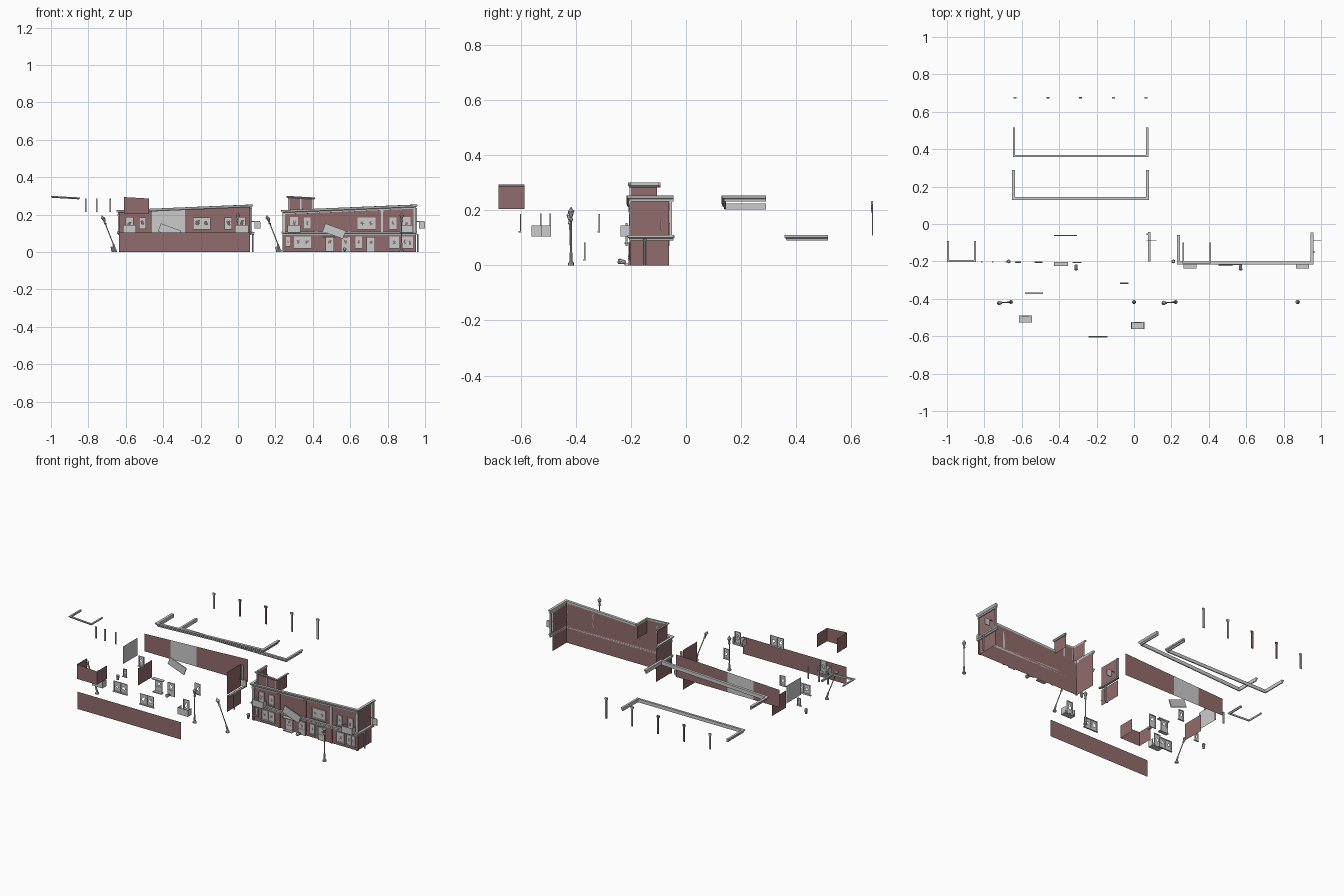
import bpy, math, random
from mathutils import Matrix, Vector

if "Cube" in bpy.data.objects:
    bpy.data.objects.remove(bpy.data.objects["Cube"])

random.seed(4)
brick = bpy.data.materials.new("brick")
brick.diffuse_color = (0.29, 0.15, 0.15, 1)
brick.use_nodes = True
brick.node_tree.nodes["Principled BSDF"].inputs["Base Color"].default_value = brick.diffuse_color
XL, XR, DX, YF = -0.635, 0.065, 0.88, -0.20   # wall ends, kit-to-assembled shift, facade plane


def mesh(name, verts, faces, mat=None):
    me = bpy.data.meshes.new(name)
    me.from_pydata(verts, [], faces)
    ob = bpy.data.objects.new(name, me)
    bpy.context.collection.objects.link(ob)
    if mat:
        me.materials.append(mat)
    return ob


def merge(name, pieces, mat=None):
    verts, faces = [], []
    for v, f in pieces:
        n = len(verts)
        verts += v
        faces += [[i + n for i in q] for q in f]
    return mesh(name, verts, faces, mat)


def box(x0, x1, y0, y1, z0, z1):
    v = [(x, y, z) for x in (x0, x1) for y in (y0, y1) for z in (z0, z1)]
    return v, [(0, 1, 3, 2), (4, 6, 7, 5), (0, 4, 5, 1), (2, 3, 7, 6), (0, 2, 6, 4), (1, 5, 7, 3)]


def front_quad(x0, x1, y, z0, za, zb):
    return [(x0, y, z0), (x1, y, z0), (x1, y, zb), (x0, y, za)], [(0, 1, 2, 3)]


def side_quad(x, y0, y1, z0, z1):
    return [(x, y0, z0), (x, y1, z0), (x, y1, z1), (x, y0, z1)], [(0, 1, 2, 3)]


def roof(x):   # sloping eaves line, x in kit coordinates
    return 0.212 + (x - XL) / (XR - XL) * 0.03


# U-shaped moulding around front and both sides
def cornice(name, x0, x1, y, dl, dr, prof, za, zb):
    path = [(x0, y + dl, -1, 0, za), (x0, y, -1, -1, za), (x1, y, 1, -1, zb), (x1, y + dr, 1, 0, zb)]
    n = len(prof)
    v = [(px + ox * o, py + oy * o, pz + z) for px, py, ox, oy, pz in path for o, z in prof]
    f = [(i * n + j, i * n + (j + 1) % n, (i + 1) * n + (j + 1) % n, (i + 1) * n + j)
         for i in range(3) for j in range(n)]
    f += [tuple(range(n)), tuple(range(4 * n - 1, 3 * n - 1, -1))]
    mesh(name, v, f)


# glass sheet with a jagged hole
def broken_pane(x0, x1, y, z0, z1):
    n, cx, cz = 16, (x0 + x1) / 2, (z0 + z1) / 2
    v = []
    for i in range(n):
        a = 2 * math.pi * i / n + math.pi / 4
        m = max(abs(math.cos(a)), abs(math.sin(a)))
        u, w = math.cos(a) / m * (x1 - x0) / 2, math.sin(a) / m * (z1 - z0) / 2
        k = random.uniform(0.12, 0.6)
        v += [(cx + u, y, cz + w), (cx + u * k, y, cz + w * k)]
    return v, [(2 * i, 2 * ((i + 1) % n), 2 * ((i + 1) % n) + 1, 2 * i + 1) for i in range(n)]


def window(name, cx, y, z0, z1, w, panes):
    x0, x1, t = cx - w / 2, cx + w / 2, 0.005
    p = [box(x0, x1, y - t, y, z0, z0 + t), box(x0, x1, y - t, y, z1 - t, z1)]
    xs = [x0 + (x1 - x0 - t) * i / panes for i in range(panes + 1)]
    p += [box(x, x + t, y - t, y, z0 + t, z1 - t) for x in xs]
    p += [broken_pane(a + t, b, y - 0.003, z0 + t, z1 - t) for a, b in zip(xs, xs[1:])]
    p.append(box(x0 - 0.003, x1 + 0.003, y - 0.009, y, z0 - 0.004, z0))
    merge(name, p)


def balcony(name, cx, y):
    window(name + "_window", cx, y, 0.115, 0.188, 0.042, 1)
    x0, x1, yf, t = cx - 0.035, cx + 0.035, y - 0.036, 0.003
    merge(name, [box(x0, x1, yf, y, 0.105, 0.110), box(x0, x1, yf, yf + t, 0.110, 0.145),
                 box(x0, x0 + t, yf + t, y, 0.110, 0.145), box(x1 - t, x1, yf + t, y, 0.110, 0.145)])


def door(name, cx, y, canopy):
    p = [box(cx - 0.023, cx - 0.018, y - 0.007, y, 0, 0.075), box(cx + 0.018, cx + 0.023, y - 0.007, y, 0, 0.075),
         box(cx - 0.023, cx + 0.023, y - 0.007, y, 0.075, 0.080), broken_pane(cx - 0.018, cx + 0.018, y - 0.004, 0.035, 0.075),
         box(cx - 0.018, cx + 0.018, y - 0.006, y - 0.002, 0, 0.035)]
    if canopy:
        p += [box(cx - 0.037, cx + 0.037, y - 0.022, y, 0.078, 0.083), box(cx - 0.03, cx + 0.03, y - 0.022, y, 0, 0.006)]
    merge(name, p)


# stack of 8-sided rings along a tilted axis
def turned(prof, path=None, n=8):
    v, f = [], []
    for r, z in prof:
        cx, cy, cz = path(z) if path else (0, 0, z)
        v += [(cx + r * math.cos(2 * math.pi * i / n), cy + r * math.sin(2 * math.pi * i / n), cz) for i in range(n)]
    for k in range(len(prof) - 1):
        f += [(k * n + i, k * n + (i + 1) % n, k * n + n + (i + 1) % n, k * n + i + n) for i in range(n)]
    f += [tuple(range(n))[::-1], tuple(range(len(v) - n, len(v)))]
    return v, f


LAMP = [(0.011, 0), (0.011, 0.008), (0.006, 0.014), (0.005, 0.045), (0.003, 0.05), (0.003, 0.158), (0.007, 0.163),
        (0.007, 0.168), (0.004, 0.172), (0.010, 0.192), (0.012, 0.195), (0.005, 0.205), (0.001, 0.212)]
BIN = [(0.007, 0), (0.009, 0.022), (0.0105, 0.023), (0.0105, 0.026), (0.006, 0.030)]


def bent(z):   # knocked-over lamp axis
    k = max(0, z - 0.02)
    return (-0.36 * k, -0.03 * k, z - 0.08 * k)


def facade(tag, dx, spots):
    """spots: y of each exploded part, or None for the assembled facade"""
    Y = lambda y: y if spots else YF - 0.002
    balcony("left_balcony" + tag, -0.58 + dx, Y(-0.49))
    balcony("right_balcony" + tag, 0.02 + dx, Y(-0.525))
    window("double_window" + tag, -0.193 + dx, Y(-0.598), 0.124, 0.186, 0.094, 2)
    window("narrow_window" + tag, -0.052 + dx, Y(-0.312), 0.124, 0.186, 0.038, 1)
    window("small_window" + tag, -0.51 + dx, Y(-0.20), 0.126, 0.186, 0.036, 1)
    window("shop_window" + tag, -0.535 + dx, Y(-0.365), 0.022, 0.083, 0.092, 2)
    door("main_door" + tag, -0.39 + dx, YF - 0.002, True)
    door("side_door" + tag, -0.305 + dx, YF - 0.002, False)
    # street bin, fallen bin
    for name, m in (("bin", Matrix.Translation((-0.67 + dx, YF, 0))),
                    ("fallen_bin", Matrix.Translation((-0.31 + dx, -0.218, 0.0105)) @ Matrix.Rotation(math.radians(80), 4, "X"))):
        merge(name + tag, [turned(BIN)]).matrix_world = m
    # straight and bent lamp posts
    lamp_x = 0.0 if spots else 0.875
    merge("lamp_post" + tag, [turned(LAMP)]).location = (lamp_x, -0.417, 0)
    lean = merge("bent_lamp_post" + tag, [turned(LAMP, bent)])
    lean.location = (-0.658 + dx, -0.417, 0)
    # tilted sign board
    sign = merge("sign_board" + tag, [box(-0.058, 0.058, -0.003, 0.003, -0.023, 0.023)])
    sign.matrix_world = (Matrix.Translation((-0.366 + dx, -0.062 if spots else -0.216, 0.112)) @
                         Matrix.Rotation(math.radians(20), 4, "Y"))
    # hanging side sign with bracket, drainpipe, rear corner pier
    merge("hanging_sign" + tag, [box(0.088 + dx, 0.12 + dx, -0.092, -0.087, 0.125, 0.162),
                                 box(0.066 + dx, 0.118 + dx, -0.091, -0.088, 0.162, 0.166)])
    merge("drainpipe" + tag, [turned([(0.004, 0), (0.004, 0.09), (0.006, 0.091), (0.006, 0.097)])]).location = (0.08 + dx, -0.15, 0)
    merge("rear_pier" + tag, [box(0.066 + dx, 0.076 + dx, -0.06, -0.05, 0.105, 0.235)])


facade("_kit", 0, True)
facade("", DX, False)


# brick walls: lower, upper, sides
def walls(tag, dx, ylow, yup, xl_low, grey):
    merge("lower_wall" + tag, [front_quad(XL + dx, XR + dx, ylow, 0, 0.105, 0.105)], brick)
    xs = [XL, -0.46, -0.283, XR]
    for i, (a, b) in enumerate(zip(xs, xs[1:])):
        merge("upper_wall_%d%s" % (i, tag), [front_quad(a + dx, b + dx, yup, 0.105, roof(a), roof(b))],
              None if grey and i == 1 else brick)
    merge("left_lower_side" + tag, [side_quad(xl_low + dx, YF, -0.062, 0, 0.105)], brick)
    merge("left_upper_side" + tag, [side_quad(XL + dx, YF, -0.062, 0.105, 0.212)], None if grey else brick)
    merge("right_lower_side" + tag, [side_quad(XR + dx, YF, -0.062, 0, 0.100)], brick)
    merge("right_upper_side" + tag, [side_quad(XR + dx, YF, -0.062, 0.105, 0.242)], brick)


walls("_kit", 0, -0.64, 0.005, -0.535, True)
walls("", DX, YF, YF, XL, False)

# mouldings
LOWER = [(0, 0), (0.006, 0), (0.008, 0.008), (0.012, 0.011), (0.013, 0.02), (0, 0.02)]
UPPER = [(0, -0.010), (0.006, -0.010), (0.007, -0.002), (0.013, 0.003), (0.016, 0.012), (0, 0.012)]
CAP = [(0, -0.004), (0.005, -0.004), (0.010, 0.002), (0.010, 0.006), (0, 0.006)]
cornice("lower_cornice_kit", XL, XR, 0.37, 0.145, 0.145, LOWER, 0.09, 0.09)
cornice("upper_cornice_kit", XL, XR, 0.145, 0.145, 0.145, UPPER, 0.212, 0.242)
cornice("parapet_cap_kit", -0.99, -0.855, -0.192, 0.1, 0.1, CAP, 0.294, 0.286)
cornice("lower_cornice", XL + DX, XR + DX, YF, 0.14, 0.155, LOWER, 0.09, 0.09)
cornice("upper_cornice", XL + DX, XR + DX, YF, 0.14, 0.155, UPPER, 0.212, 0.242)
cornice("parapet_cap", 0.268, 0.403, YF, 0.1, 0.1, CAP, 0.294, 0.286)
merge("side_trim_kit", [box(0.076, 0.088, YF, -0.042, 0.100, 0.108)])

# raised corner parapet
for tag, x0, y in (("_kit", -0.61, -0.68), ("", 0.268, YF)):
    x1 = x0 + 0.135
    merge("parapet" + tag, [front_quad(x0, x1, y, 0.205, 0.294, 0.286), side_quad(x0, y, y + 0.095, 0.205, 0.294),
                            side_quad(x1, y, y + 0.095, 0.205, 0.286)], brick)

# parapet strips
for i, (xk, xa) in enumerate(((-0.815, 0.272), (-0.755, 0.335), (-0.682, 0.399))):
    for tag, x in (("_kit", xk), ("", xa)):
        merge("parapet_strip_%d%s" % (i, tag), [box(x - 0.004, x + 0.004, YF - 0.005, YF, 0.215, 0.287)])

# upper and lower pilasters
for i in range(5):
    x = XL + 0.175 * i
    top = roof(x) - 0.008
    mat = brick if i in (1, 2) else None
    for tag, dx, y in (("_kit", 0, 0.679), ("", DX, YF)):
        merge("upper_pilaster_%d%s" % (i, tag), [box(x - 0.006 + dx, x + 0.006 + dx, y - 0.005, y, 0.108, top - 0.012),
              box(x - 0.008 + dx, x + 0.008 + dx, y - 0.008, y, top - 0.012, top)], mat)
    merge("lower_pilaster_%d" % i, [box(x - 0.006 + DX, x + 0.006 + DX, YF - 0.005, YF, 0, 0.09)], brick)

# remaining ground-floor openings
window("slim_window_kit", -0.62, YF, 0.035, 0.08, 0.024, 1)
window("slim_window", 0.267, YF - 0.002, 0.035, 0.08, 0.022, 1)
door("third_door", 0.71, YF - 0.002, False)
window("ground_window_a", 0.645, YF - 0.002, 0.022, 0.083, 0.034, 1)
window("ground_window_b", 0.835, YF - 0.002, 0.022, 0.083, 0.05, 1)
window("ground_window_c", 0.905, YF - 0.002, 0.022, 0.083, 0.06, 2)
